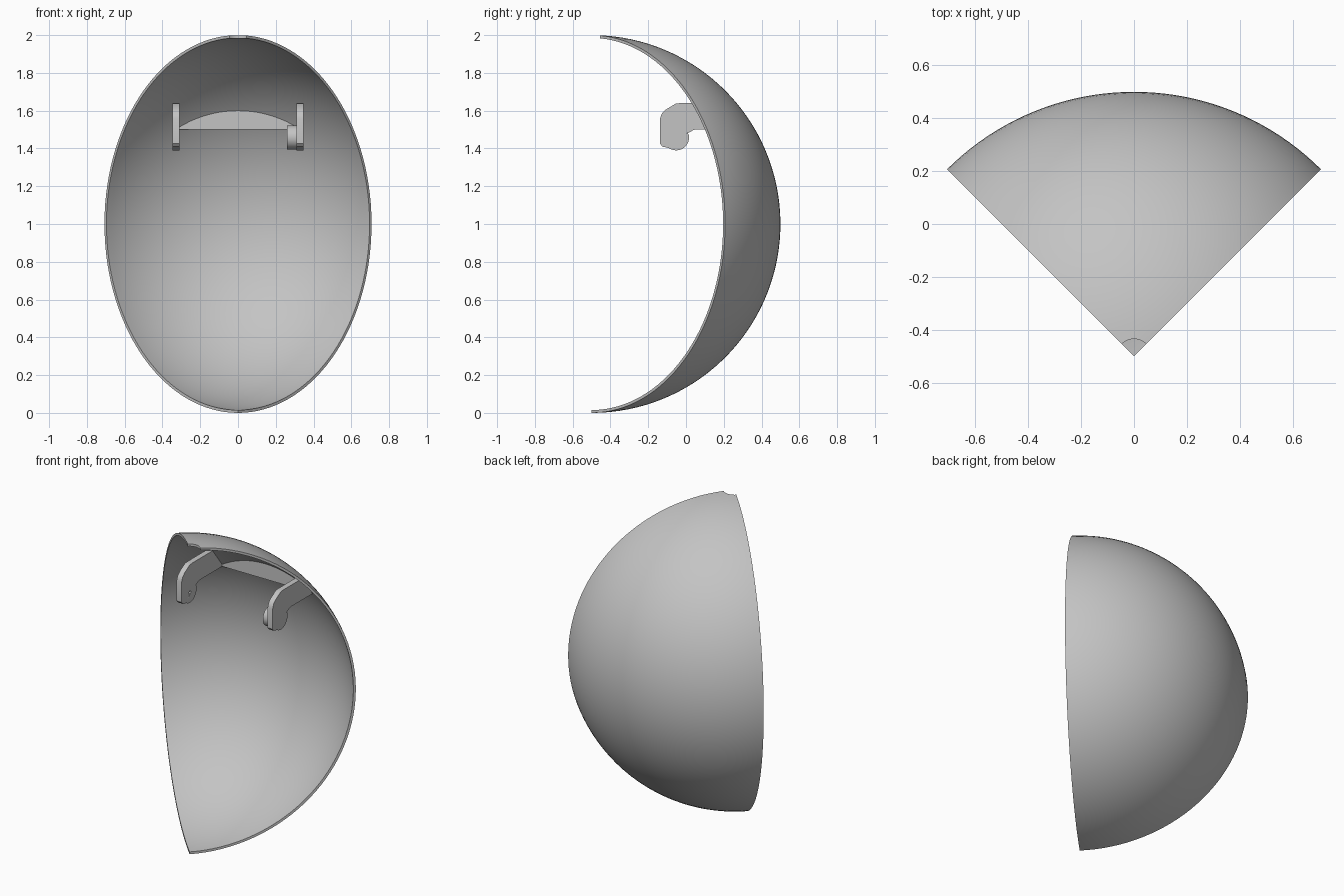
import bpy, bmesh, math
from mathutils import Vector

if "Cube" in bpy.data.objects:
    bpy.data.objects.remove(bpy.data.objects["Cube"])

CY, CZ = -0.5, 1.0           # sphere centre
R_OUT, R_IN = 1.0, 0.985     # shell radii
HOLE = 0.065                 # notch radius at the top pole

grey = bpy.data.materials.new("light grey")
grey.diffuse_color = (0.55, 0.55, 0.55, 1)
grey.use_nodes = True
grey.node_tree.nodes["Principled BSDF"].inputs["Base Color"].default_value = grey.diffuse_color


def finish(name, bm, smooth=True):
    bmesh.ops.remove_doubles(bm, verts=bm.verts, dist=1e-5)
    bmesh.ops.recalc_face_normals(bm, faces=bm.faces)
    me = bpy.data.meshes.new(name)
    bm.to_mesh(me)
    bm.free()
    me.materials.append(grey)
    ob = bpy.data.objects.new(name, me)
    bpy.context.collection.objects.link(ob)
    if smooth:
        bpy.ops.object.select_all(action='DESELECT')
        ob.select_set(True)
        bpy.context.view_layer.objects.active = ob
        bpy.ops.object.shade_smooth_by_angle(angle=math.radians(30))
    return ob


def prism(name, profile, x0, x1):
    """Extrude a (y, z) outline along x."""
    bm = bmesh.new()
    face = bm.faces.new([bm.verts.new((x0, y, z)) for y, z in profile])
    ext = bmesh.ops.extrude_face_region(bm, geom=[face])
    moved = [g for g in ext['geom'] if isinstance(g, bmesh.types.BMVert)]
    bmesh.ops.translate(bm, verts=moved, vec=(x1 - x0, 0, 0))
    return finish(name, bm)


def circle(cy, cz, r, n=32, a0=0, a1=360, closed=True):
    steps = n if closed else n - 1
    return [(cy + r * math.cos(math.radians(a0 + (a1 - a0) * i / steps)),
             cz + r * math.sin(math.radians(a0 + (a1 - a0) * i / steps))) for i in range(n)]


# Shell: quarter of a hollow sphere with a round notch at the top
def meridian(r, n=64):
    top = math.acos(HOLE / r)
    angles = [-math.pi / 2 + (top + math.pi / 2) * i / n for i in range(n + 1)]
    return [(r * math.cos(a), CZ + r * math.sin(a)) for a in angles]


outer, inner = meridian(R_OUT), meridian(R_IN)
bm = bmesh.new()
SEG = 40
cols = []
for s in range(SEG + 1):
    a = math.radians(45 + 90 * s / SEG)
    cols.append([[bm.verts.new((r * math.cos(a), CY + r * math.sin(a), z)) for r, z in line]
                 for line in (outer, inner)])
last = len(outer) - 1
for A, B in zip(cols, cols[1:]):
    for k in (0, 1):
        for i in range(last):
            bm.faces.new((A[k][i], A[k][i + 1], B[k][i + 1], B[k][i]))
    bm.faces.new((A[0][last], A[1][last], B[1][last], B[0][last]))   # notch wall
for C in (cols[0], cols[-1]):                                        # cut rims
    for i in range(last):
        bm.faces.new((C[0][i], C[0][i + 1], C[1][i + 1], C[1][i]))
finish("shell", bm)

# Hooked arms reaching forward from the shell
arm = [(0.29, 1.5), (0.182, 1.64), (-0.03, 1.64), (-0.055, 1.637), (-0.105, 1.607),
       (-0.127, 1.587), (-0.138, 1.558), (-0.138, 1.425), (-0.125, 1.41)]
arm += circle(-0.052, 1.458, 0.068, 16, 235, 375, closed=False)
arm += [(0.005, 1.48), (0.012, 1.482), (0.04, 1.498), (0.05, 1.5)]
left = prism("left_arm", arm, -0.347, -0.311)
prism("right_arm", arm, 0.311, 0.347)

# Pin hole in the left arm
pin = prism("pin_hole_cutter", circle(-0.052, 1.458, 0.009, 16), -0.33, -0.29)
pin.hide_render = True
pin.hide_viewport = True
cut = left.modifiers.new("pin hole", 'BOOLEAN')
cut.operation = 'DIFFERENCE'
cut.object = pin

# Round boss on the inside of the right arm
prism("boss", circle(-0.052, 1.458, 0.063, 40), 0.26, 0.312)

# Brace between the arms: upright face, flat underside, back following the shell
bm = bmesh.new()
YF, ZB, RB = 0.281, 1.5, 0.99
rows = []
for i in range(25):
    x = -0.312 + 0.624 * i / 24
    zt = CZ + math.sqrt(R_IN ** 2 - (YF - CY) ** 2 - x * x)
    yb = CY + math.sqrt(RB ** 2 - (ZB - CZ) ** 2 - x * x)
    rows.append([bm.verts.new(p) for p in ((x, YF, ZB), (x, YF, max(zt, ZB + 0.004)), (x, yb, ZB))])
for A, B in zip(rows, rows[1:]):
    for k in range(3):
        j = (k + 1) % 3
        bm.faces.new((A[k], A[j], B[j], B[k]))
bm.faces.new(rows[0])
bm.faces.new(rows[-1])
finish("brace", bm, smooth=False)
